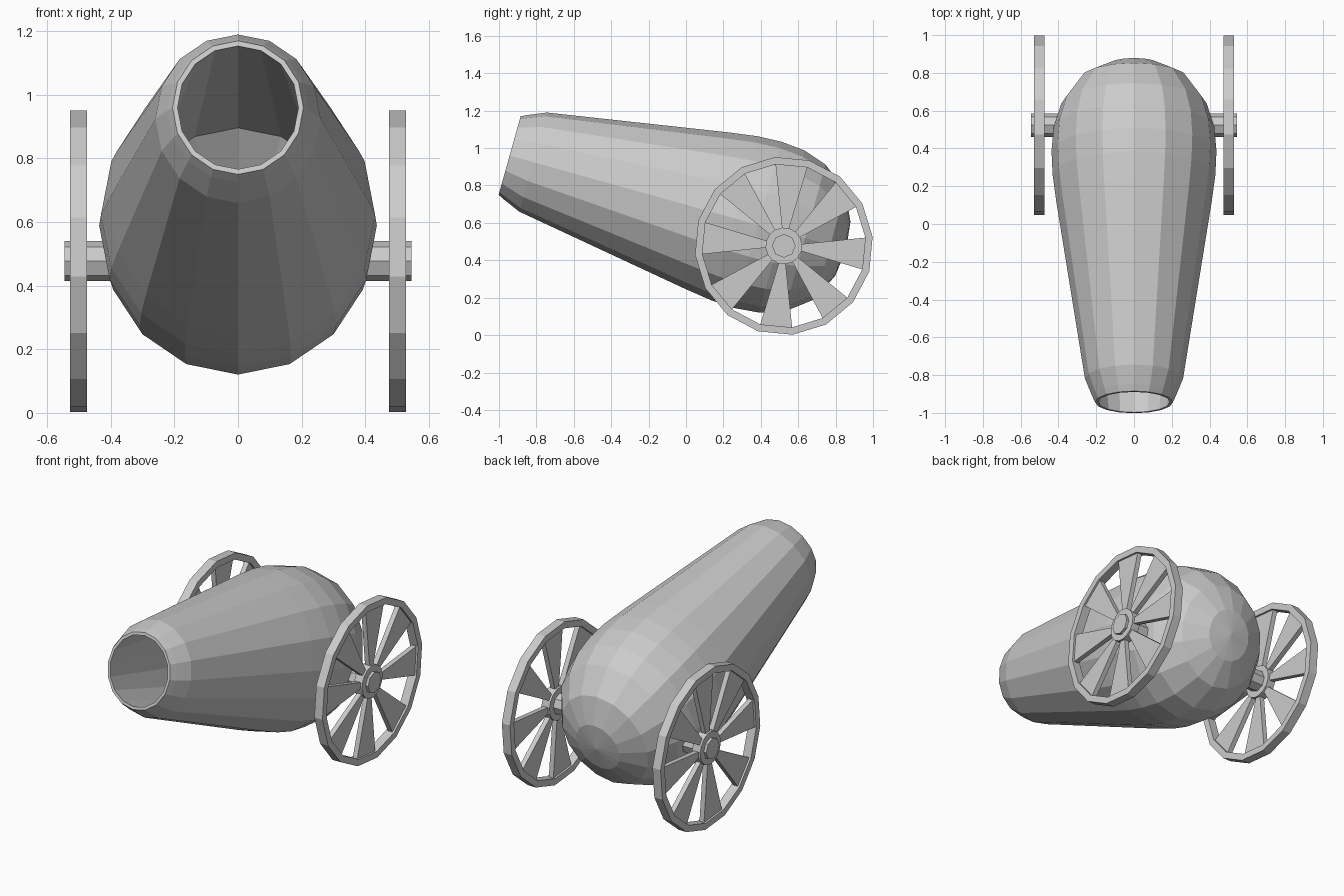
import bpy, bmesh
from math import sin, cos, radians, tau
from mathutils import Matrix

if "Cube" in bpy.data.objects:
    bpy.data.objects.remove(bpy.data.objects["Cube"])


def finish(name, bm):
    bmesh.ops.remove_doubles(bm, verts=bm.verts, dist=1e-5)
    bmesh.ops.recalc_face_normals(bm, faces=bm.faces)
    mesh = bpy.data.meshes.new(name)
    bm.to_mesh(mesh)
    bm.free()
    ob = bpy.data.objects.new(name, mesh)
    bpy.context.collection.objects.link(ob)
    return ob


def lathe(bm, profile, n, phase=0.0, closed=False, sectors=None):
    """Revolve (x, radius) points round the x axis; sectors limits it to some facets."""
    def ring(i):
        a = phase + tau * i / n
        return [bm.verts.new((x, r * cos(a), r * sin(a))) for x, r in profile]

    for i in (range(n) if sectors is None else sectors):
        a, b = ring(i), ring(i + 1)
        for k in range(len(profile) if closed else len(profile) - 1):
            m = (k + 1) % len(profile)
            quad = [a[k], a[m], b[m], b[k]]
            if profile[k][1] == 0:
                quad.pop()
            elif profile[m][1] == 0:
                quad.pop(2)
            bm.faces.new(quad)
        if sectors is not None:
            bm.faces.new(a)
            bm.faces.new(b)


def box_section(x0, x1, r0, r1):
    return [(x0, r0), (x1, r0), (x1, r1), (x0, r1)]


# Barrel: outside from breech to muzzle, then the flared bore back inside
outer = [(1.868, 0), (1.85, .15), (1.78, .30), (1.64, .408), (1.51, .45),
         (1.38, .462), (1.25, .456), (1.10, .435), (.13, .275), (.035, .235),
         (0, .218)]
bore = [(0, .201), (1.58, .375), (1.72, .24), (1.79, 0)]
bm = bmesh.new()
lathe(bm, outer + bore, 16)
tilt = Matrix.Rotation(radians(90), 4, 'Z')
pitch = Matrix.Rotation(radians(-15.6), 4, 'X')
squash = Matrix.Diagonal((.945, 1, 1, 1))
bm.transform(Matrix.Translation((0, -.943, .960)) @ pitch @ squash @ tilt)
finish("barrel", bm)

# Axle
AXLE = Matrix.Translation((0, .523, .477))
bm = bmesh.new()
lathe(bm, [(-.545, 0), (-.545, .063), (.545, .063), (.545, 0)], 8)
bm.transform(AXLE)
finish("axle", bm)

# Wheels: rim, hub and wedge spokes filling alternate facets
PHASE = radians(5.8)
for side, sx in (("right", 1), ("left", -1)):
    for part, section, sectors in (
            ("rim", box_section(.475, .529, .438, .477), None),
            ("hub", box_section(.475, .529, .05, .098), None),
            ("spokes", box_section(.487, .517, .09, .445), range(1, 16, 2))):
        bm = bmesh.new()
        lathe(bm, section, 16, PHASE, True, sectors)
        bm.transform(AXLE @ Matrix.Diagonal((sx, 1, 1, 1)))
        finish(f"{side}_wheel_{part}", bm)
